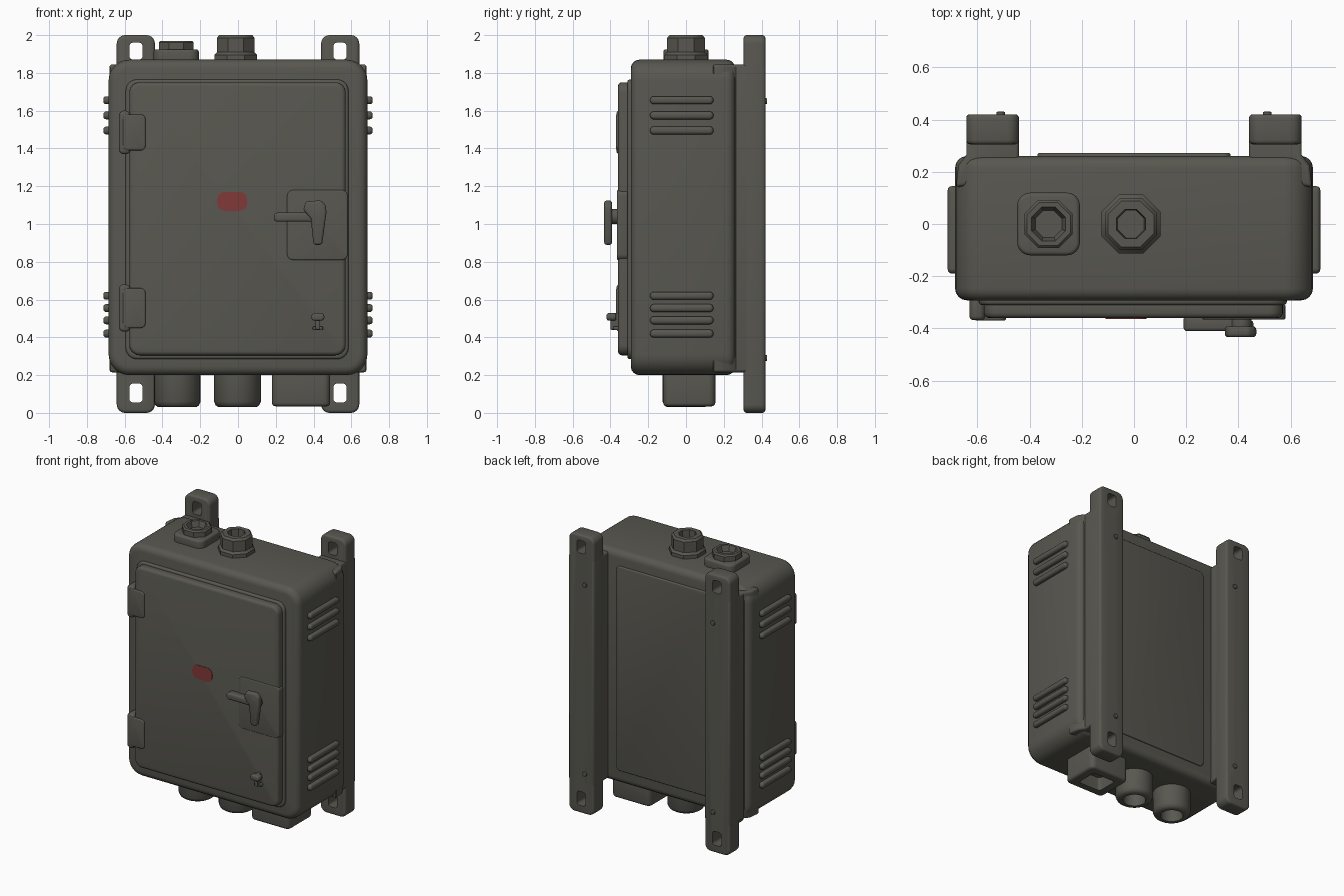
import bpy, bmesh, math
from mathutils import Vector

if "Cube" in bpy.data.objects:
    bpy.data.objects.remove(bpy.data.objects["Cube"])


def material(name, rgb):
    m = bpy.data.materials.new(name)
    m.diffuse_color = (*rgb, 1)
    m.use_nodes = True
    m.node_tree.nodes["Principled BSDF"].inputs["Base Color"].default_value = m.diffuse_color
    return m


OLIVE = material("dark_olive_grey", (0.098, 0.096, 0.080))
RED = material("dull_red", (0.22, 0.042, 0.040))


def finish(name, bm, mat):
    bmesh.ops.recalc_face_normals(bm, faces=bm.faces)
    me = bpy.data.meshes.new(name)
    bm.to_mesh(me)
    bm.free()
    me.materials.append(mat)
    ob = bpy.data.objects.new(name, me)
    bpy.context.collection.objects.link(ob)
    return ob


def round_rect(a0, a1, b0, b1, r, n=6):
    pts = []
    corners = [(a1 - r, b1 - r), (a0 + r, b1 - r), (a0 + r, b0 + r), (a1 - r, b0 + r)]
    for q, (ca, cb) in enumerate(corners):
        for i in range(n + 1):
            t = math.pi / 2 * (q + i / n)
            pts.append((ca + r * math.cos(t), cb + r * math.sin(t)))
    return pts


def prism(name, pts, lo, hi, axis="y", bevel=0.01, mat=OLIVE, seg=3):
    """Extrude a 2D outline along an axis and round its sharp edges."""
    place = {"x": lambda a, b, h: (h, a, b),
             "y": lambda a, b, h: (a, h, b),
             "z": lambda a, b, h: (a, b, h)}[axis]
    bm = bmesh.new()
    base = bm.faces.new([bm.verts.new(place(a, b, lo)) for a, b in pts])
    ext = bmesh.ops.extrude_face_region(bm, geom=[base])
    verts = [g for g in ext["geom"] if isinstance(g, bmesh.types.BMVert)]
    shift = Vector(place(0, 0, hi - lo))
    bmesh.ops.translate(bm, verts=verts, vec=shift)
    if base.is_valid is False or len(bm.faces) < len(pts) + 2:
        bm.faces.new([bm.verts[i] for i in range(len(pts))])
    bmesh.ops.recalc_face_normals(bm, faces=bm.faces)
    if bevel:
        sharp = [e for e in bm.edges if len(e.link_faces) == 2
                 and e.calc_face_angle() > math.radians(38)]
        bmesh.ops.bevel(bm, geom=sharp, offset=bevel, segments=seg,
                        profile=0.5, affect='EDGES', clamp_overlap=True)
    return finish(name, bm, mat)


def ring_stack(name, x, y, profile, sides, turn=0.0):
    """Turned part about a vertical axis from (radius, z) pairs."""
    bm = bmesh.new()
    rings = []
    for r, z in profile:
        rings.append([bm.verts.new((x + r * math.cos(turn + 2 * math.pi * i / sides),
                                    y + r * math.sin(turn + 2 * math.pi * i / sides), z))
                      for i in range(sides)])
    for lo, hi in zip(rings, rings[1:]):
        for i in range(sides):
            j = (i + 1) % sides
            bm.faces.new((lo[i], lo[j], hi[j], hi[i]))
    bm.faces.new(rings[0])
    bm.faces.new(rings[-1])
    return finish(name, bm, OLIVE)


def cut(ob, cutters):
    for c in cutters:
        c.hide_render = True
        mod = ob.modifiers.new("hole", 'BOOLEAN')
        mod.operation = 'DIFFERENCE'
        mod.solver = 'EXACT'
        mod.object = c
        bpy.context.view_layer.objects.active = ob
        bpy.ops.object.modifier_apply(modifier=mod.name)
        bpy.data.objects.remove(c)


# Cabinet body, back panel and door
prism("cabinet_body", round_rect(-0.685, 0.685, 0.2, 1.87, 0.11), -0.292, 0.26, bevel=0.045, seg=4)
prism("back_panel", round_rect(-0.37, 0.37, 0.3, 1.77, 0.03), 0.24, 0.272, bevel=0.008)
prism("door_frame", round_rect(-0.595, 0.585, 0.285, 1.765, 0.06), -0.31, -0.27, bevel=0.012)
prism("door", round_rect(-0.575, 0.57, 0.305, 1.75, 0.055), -0.36, -0.28, bevel=0.02)
prism("latch_plate", round_rect(0.26, 0.58, 0.81, 1.18, 0.03), -0.365, -0.31, bevel=0.006)

# Red indicator patch on the door
prism("red_patch", round_rect(-0.11, 0.048, 1.07, 1.17, 0.04), -0.363, -0.355, bevel=0, mat=RED)

# Hinges
for i, (z0, z1) in enumerate([(0.43, 0.68), (1.37, 1.6)]):
    prism(f"hinge_knuckle_{i}", round_rect(-0.63, -0.57, z0, z1, 0.025), -0.368, -0.27, bevel=0.015)
    prism(f"hinge_leaf_{i}", round_rect(-0.61, -0.49, z0 + 0.02, z1 - 0.02, 0.025), -0.37, -0.31, bevel=0.007)

# Door handle
prism("handle_bar", round_rect(0.19, 0.44, 1.012, 1.06, 0.02), -0.41, -0.352, bevel=0.012)
prism("handle_shaft", round_rect(0.37, 0.45, 1.0, 1.08, 0.039), -0.41, -0.352, bevel=0.005)
prism("handle_lever", [(0.36, 1.12), (0.345, 1.075), (0.385, 1.03), (0.4, 0.89), (0.445, 0.89),
                       (0.468, 1.06), (0.465, 1.1), (0.44, 1.125)], -0.433, -0.392, bevel=0.012)

# Small padlock catch
prism("catch_stem", round_rect(0.41, 0.435, 0.44, 0.53, 0.01), -0.40, -0.35, bevel=0.005)
prism("catch_cap", round_rect(0.388, 0.457, 0.488, 0.528, 0.018), -0.42, -0.37, bevel=0.01)
prism("catch_foot", round_rect(0.395, 0.45, 0.438, 0.458, 0.008), -0.385, -0.35, bevel=0.004)

for s, side in ((-1, "left"), (1, "right")):
    # Mounting rail with slotted end tabs
    a, b = sorted((s * 0.44, s * 0.642))
    tab = prism(f"{side}_rail_tabs", round_rect(a, b, 0.0, 2.0, 0.045), 0.305, 0.42, bevel=0.015)
    ha, hb = sorted((s * 0.505, s * 0.575))
    cut(tab, [prism("slot_cutter", round_rect(ha, hb, z0, z1, 0.02), 0.2, 0.6, bevel=0)
              for z0, z1 in ((0.055, 0.155), (1.87, 1.96))])
    prof = [(0.44, 0.18), (0.682, 0.14), (0.672, 0.225), (0.642, 0.265), (0.642, 0.42), (0.44, 0.42)]
    prism(f"{side}_rail_body", [(s * x, y) for x, y in prof], 0.215, 1.845, "z", bevel=0.014)
    for z in (0.29, 1.65):
        prism(f"{side}_rail_bolt", round_rect(s * 0.51 - 0.016, s * 0.51 + 0.016, z - 0.016, z + 0.016, 0.015),
              0.41, 0.43, bevel=0.004)
    # Side louvres
    for z in (0.42, 0.49, 0.555, 0.62, 1.495, 1.575, 1.655):
        x0, x1 = sorted((s * 0.66, s * 0.713))
        prism(f"{side}_louvre", round_rect(-0.19, 0.145, z - 0.021, z + 0.021, 0.02), x0, x1, "x", bevel=0.017)

# Top cable fittings
prism("top_left_base", round_rect(-0.447, -0.207, -0.12, 0.12, 0.05), 1.83, 1.925, "z", bevel=0.015)
ring_stack("top_left_gland", -0.327, 0,
           [(0.1, 1.9), (0.1, 1.96), (0.09, 1.97), (0.07, 1.97), (0.055, 1.93)], 8, math.pi / 8)
ring_stack("top_middle_gland", -0.012, 0,
           [(0.122, 1.84), (0.122, 1.895), (0.108, 1.91), (0.108, 1.985),
            (0.095, 2.0), (0.06, 2.0), (0.055, 1.92)], 8, math.pi / 8)

# Bottom cable fittings
for x, name in ((-0.322, "bottom_left_gland"), (-0.003, "bottom_middle_gland")):
    ring_stack(name, x, 0,
               [(0.124, 0.24), (0.124, 0.06), (0.115, 0.04), (0.1, 0.03), (0.075, 0.03), (0.07, 0.12)], 24)
socket = prism("bottom_right_socket", round_rect(0.18, 0.488, -0.12, 0.155, 0.035), 0.035, 0.25, "z", bevel=0.018)
cut(socket, [prism("socket_cutter", round_rect(0.245, 0.423, -0.06, 0.095, 0.02), 0.0, 0.13, "z", bevel=0)])

# Smooth shading with crisp edges
for ob in bpy.data.objects:
    ob.select_set(True)
    bpy.context.view_layer.objects.active = ob
bpy.ops.object.shade_smooth_by_angle(angle=math.radians(35))
